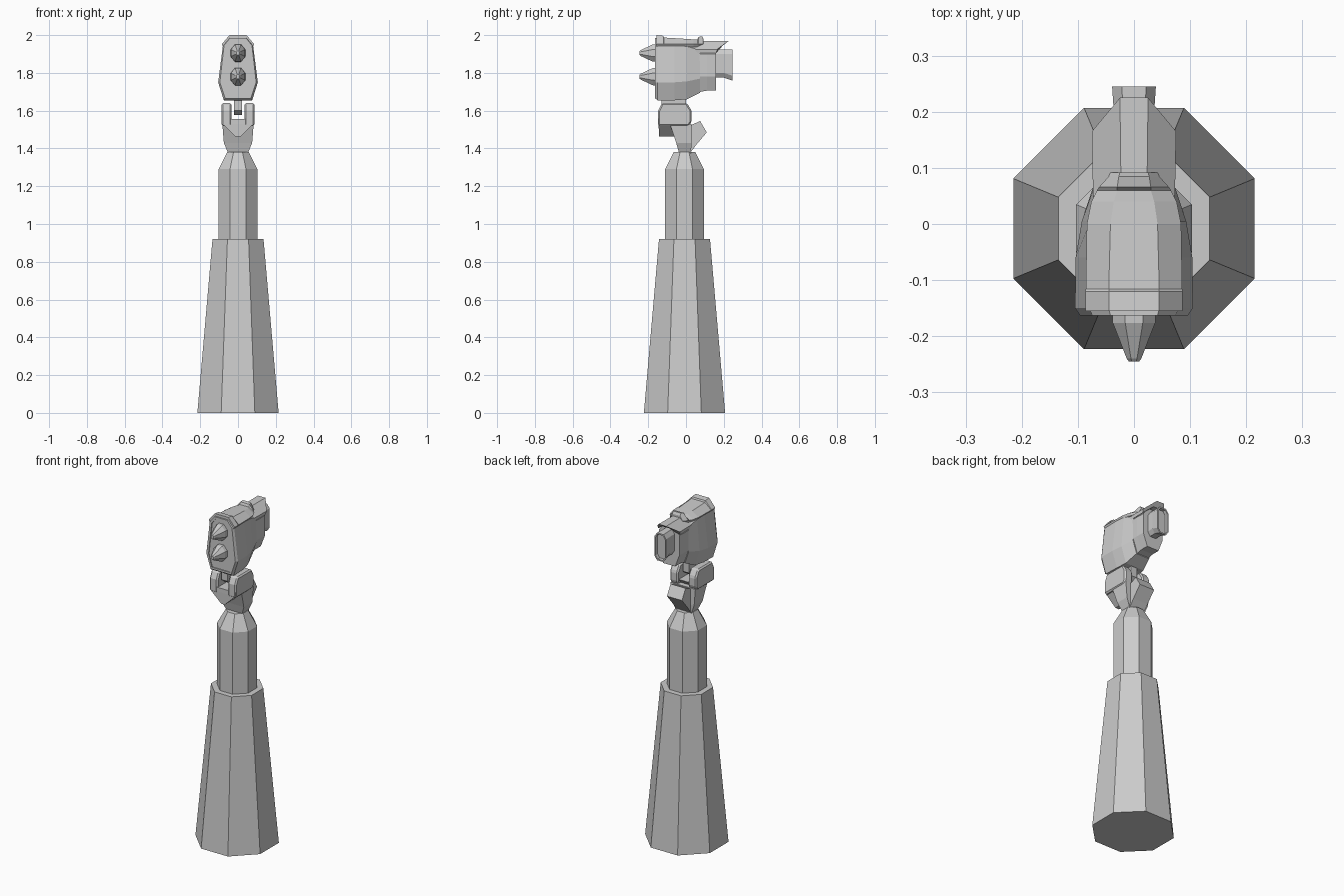
import bpy, bmesh
from math import cos, sin, pi


def loft(name, rings, inset=None):
    """Skin equal-length rings of 3D points; inset=(end, width, depth) recesses a cap."""
    bm = bmesh.new()
    vs = [[bm.verts.new(p) for p in r] for r in rings]
    n = len(vs[0])
    for a, b in zip(vs, vs[1:]):
        for i in range(n):
            j = (i + 1) % n
            bm.faces.new((a[i], a[j], b[j], b[i]))
    caps = [bm.faces.new(vs[0][::-1]), bm.faces.new(vs[-1])]
    bmesh.ops.recalc_face_normals(bm, faces=bm.faces)
    if inset:
        end, width, depth = inset
        cap = caps[end]
        bmesh.ops.inset_region(bm, faces=[cap], thickness=width)
        shift = cap.normal * depth
        if depth:
            r = bmesh.ops.extrude_discrete_faces(bm, faces=[cap])
            for v in r['faces'][0].verts:
                v.co += shift
    me = bpy.data.meshes.new(name)
    bm.to_mesh(me)
    bm.free()
    ob = bpy.data.objects.new(name, me)
    bpy.context.collection.objects.link(ob)
    return ob


def octagon(apothem, z, cy=-0.008):
    r = apothem / cos(pi / 8)
    return [(r * cos(pi / 8 + i * pi / 4), cy + r * sin(pi / 8 + i * pi / 4), z) for i in range(8)]


def sym(y, half):
    """Ring facing y, from a right-hand half profile of (x, z)."""
    return [(x, y, z) for x, z in half] + [(-x, y, z) for x, z in reversed(half)]


def rect(hx, y0, y1, z):
    return [(-hx, y0, z), (hx, y0, z), (hx, y1, z), (-hx, y1, z)]


def prism(name, profile, x0, x1):
    return loft(name, [[(x, y, z) for y, z in profile] for x in (x0, x1)])


# pedestal and column
loft('pedestal', [octagon(0.215, 0), octagon(0.135, 0.92)])
loft('column', [octagon(0.103, 0.9), octagon(0.103, 1.29), octagon(0.057, 1.38)])

# neck: stem, front wedge, rear knuckle
loft('neck_stem', [rect(0.05, -0.035, 0.025, 1.37), rect(0.075, -0.052, 0.03, 1.43),
                   rect(0.083, -0.085, 0.03, 1.53)])
loft('neck_wedge', [rect(0.012, -0.143, -0.06, 1.462), rect(0.083, -0.145, 0.0, 1.53),
                    rect(0.083, -0.145, 0.02, 1.555)])
loft('rear_knuckle', [[(x, y, z) for y, z in ((0.0, 1.38), (0.025, 1.38), (0.06 if abs(x) < 0.05 else 0.055, 1.42),
      (0.11, 1.485), (0.075, 1.545), (0.03, 1.525), (0.0, 1.525))] for x in (-0.05, 0.05)])

# yoke arms, with chamfered edges
for side, s in (('left', -1), ('right', 1)):
    arm = prism('yoke_arm_' + side,
                [(-0.147, 1.60), (-0.128, 1.64), (0.005, 1.64), (0.03, 1.60), (0.03, 1.54),
                 (0.015, 1.52), (-0.147, 1.52)], s * 0.034, s * 0.088)
    b = arm.modifiers.new('chamfer', 'BEVEL')
    b.width, b.segments = 0.008, 1

# hanging tab between the arms
prism('head_tab', [(-0.13, 1.67), (-0.13, 1.60), (-0.10, 1.577), (-0.03, 1.577), (0.0, 1.60), (0.0, 1.67)],
      -0.02, 0.02)

# head shell, front to back, with a recessed face
loft('head_shell', [
    sym(-0.163, [(0.042, 1.985), (0.074, 1.945), (0.096, 1.75), (0.068, 1.665)]),
    sym(-0.15, [(0.045, 1.985), (0.080, 1.945), (0.105, 1.75), (0.075, 1.655)]),
    sym(-0.06, [(0.045, 1.98), (0.080, 1.945), (0.104, 1.75), (0.072, 1.655)]),
    sym(0.005, [(0.042, 1.97), (0.078, 1.94), (0.093, 1.755), (0.062, 1.66)]),
    sym(0.075, [(0.03, 1.955), (0.068, 1.92), (0.070, 1.77), (0.045, 1.695)]),
], inset=(0, 0.014, -0.006))

# rear housing and its sloped roof
loft('rear_housing', [
    sym(0.03, [(0.03, 1.95), (0.068, 1.90), (0.068, 1.78), (0.04, 1.69)]),
    sym(0.11, [(0.03, 1.95), (0.070, 1.90), (0.070, 1.78), (0.04, 1.706)]),
    sym(0.16, [(0.03, 1.95), (0.068, 1.90), (0.068, 1.78), (0.04, 1.706)]),
])
roof = [(0.025, 1.968, 0.225), (0.075, 1.925, 0.165), (0.072, 1.905, 0.16), (0.024, 1.945, 0.195)]
front_edge = sym(0.05, [(x - 0.002, z) for x, z, _ in roof])
rear_edge = [(x, y, z) for x, z, y in roof] + [(-x, y, z) for x, z, y in reversed(roof)]
loft('rear_roof', [front_edge, rear_edge])


# eyepiece at the back
def eye(y, w, lo, hi):
    return sym(y, [(w * 0.55, hi), (w, hi - 0.025), (w, lo + 0.025), (w * 0.55, lo)])


loft('eyepiece', [eye(0.15, 0.036, 1.775, 1.925), eye(0.20, 0.036, 1.775, 1.925),
                  eye(0.245, 0.039, 1.76, 1.925)], inset=(1, 0.009, -0.02))

# raised hood with a sunken top panel
hood = [(-0.155, 0.045, 2.0, 0.086), (-0.12, 0.045, 1.996, 0.086), (-0.116, 0.045, 1.987, 0.086),
        (0.0, 0.042, 1.98, 0.084), (0.04, 0.036, 1.977, 0.076), (0.06, 0.030, 1.976, 0.066),
        (0.066, 0.030, 1.99, 0.062), (0.085, 0.027, 1.994, 0.045), (0.092, 0.025, 1.98, 0.042)]
loft('hood', [sym(y, [(x, z), (w, 1.952), (w - 0.008, 1.938), (x - 0.01, 1.95)]) for y, x, z, w in hood])


# two pointed emitters on the face
def spike_ring(y, r, cz):
    return [(r * cos(pi / 8 + i * pi / 4), y, cz + r * 1.2 * sin(pi / 8 + i * pi / 4)) for i in range(8)]


for name, cz in (('upper_spike', 1.905), ('lower_spike', 1.78)):
    loft(name, [spike_ring(y, r, cz) for y, r in
                ((-0.15, 0.042), (-0.176, 0.041), (-0.24, 0.014), (-0.245, 0.010))])
